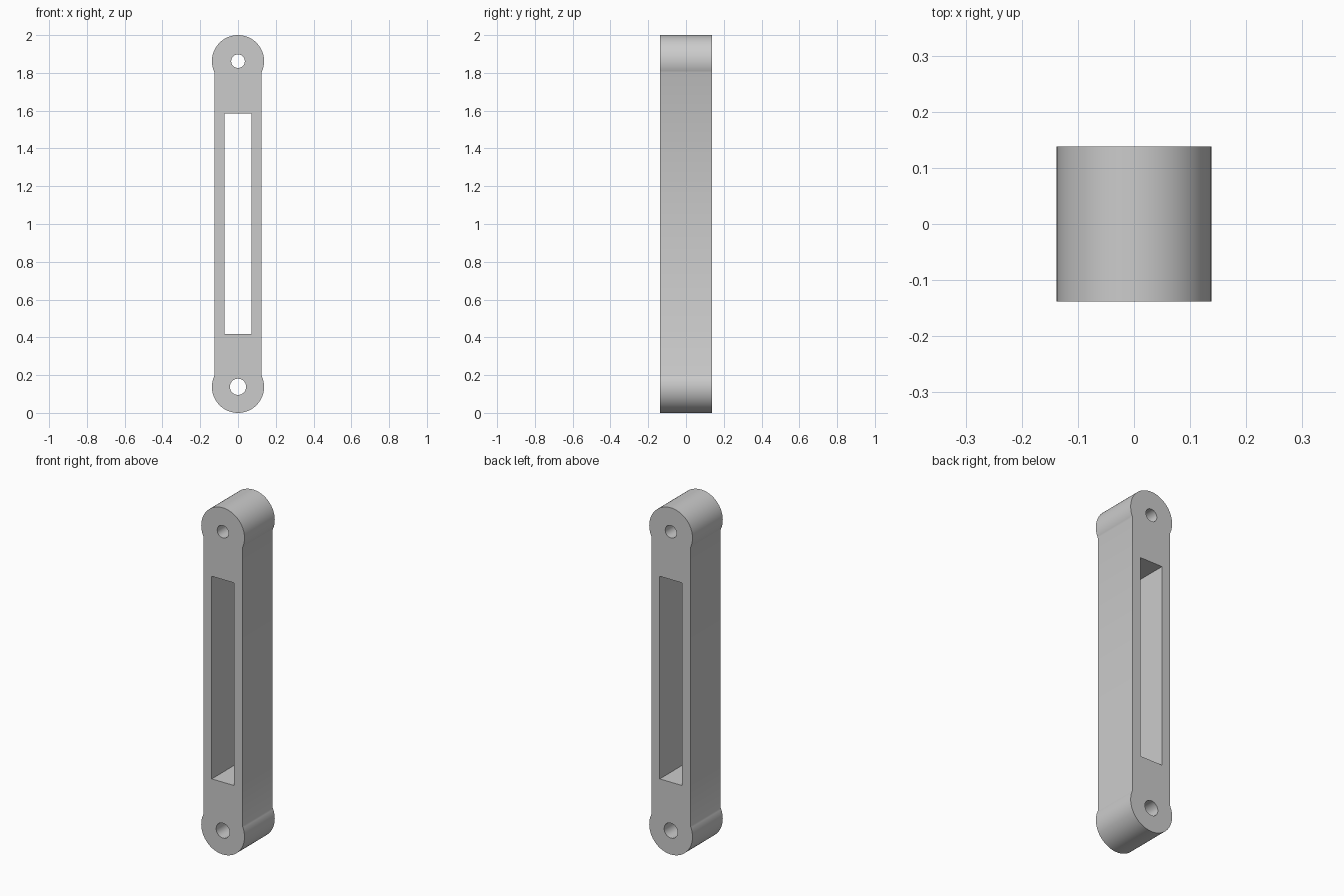
import bpy
import bmesh
from math import sin, cos, asin, pi, radians

cube = bpy.data.objects.get("Cube")
if cube:
    bpy.data.objects.remove(cube, do_unlink=True)

R = 0.138               # radius of the rounded ends, also half the depth
HALF_W = 0.125          # half width of the straight bar
LOW, HIGH = R, 2 - R    # pivot centres


def arc(cz, r, start, end, n):
    return [(r * cos(start + (end - start) * i / n),
             cz + r * sin(start + (end - start) * i / n)) for i in range(n + 1)]


def circle(cz, r):
    return arc(cz, r, 0, 2 * pi, 48)[:-1]


# Outline: two round ends, wider than the bar between them
a = pi / 2 - asin(HALF_W / R)
outline = arc(HIGH, R, -a, pi + a, 64) + arc(LOW, R, pi - a, 2 * pi + a, 64)
slot = [(-0.071, 0.417), (0.071, 0.417), (0.071, 1.586), (-0.071, 1.586)]
loops = [outline, slot, circle(LOW, 0.043), circle(HIGH, 0.036)]

# Filled flat profile, extruded through the depth
curve = bpy.data.curves.new("link_profile", "CURVE")
curve.dimensions = "2D"
curve.fill_mode = "BOTH"
curve.extrude = R
for points in loops:
    spline = curve.splines.new("POLY")
    spline.points.add(len(points) - 1)
    for p, (x, z) in zip(spline.points, points):
        p.co = (x, z, 0, 1)
    spline.use_cyclic_u = True

link = bpy.data.objects.new("link_arm", curve)
bpy.context.collection.objects.link(link)
bpy.ops.object.select_all(action="DESELECT")
link.select_set(True)
bpy.context.view_layer.objects.active = link
link.rotation_euler.x = radians(90)
bpy.ops.object.convert(target="MESH")
bpy.ops.object.transform_apply(location=False, rotation=True, scale=False)
link = bpy.context.object

# Weld the caps to the walls
bm = bmesh.new()
bm.from_mesh(link.data)
bmesh.ops.remove_doubles(bm, verts=bm.verts, dist=0.0001)
bmesh.ops.recalc_face_normals(bm, faces=bm.faces)
bm.to_mesh(link.data)
bm.free()
bpy.ops.object.shade_smooth_by_angle(angle=radians(30))

# Plain grey
grey = bpy.data.materials.new("light_grey")
grey.use_nodes = True
colour = (0.6, 0.6, 0.6, 1)
grey.diffuse_color = colour
grey.node_tree.nodes["Principled BSDF"].inputs["Base Color"].default_value = colour
link.data.materials.clear()
link.data.materials.append(grey)
